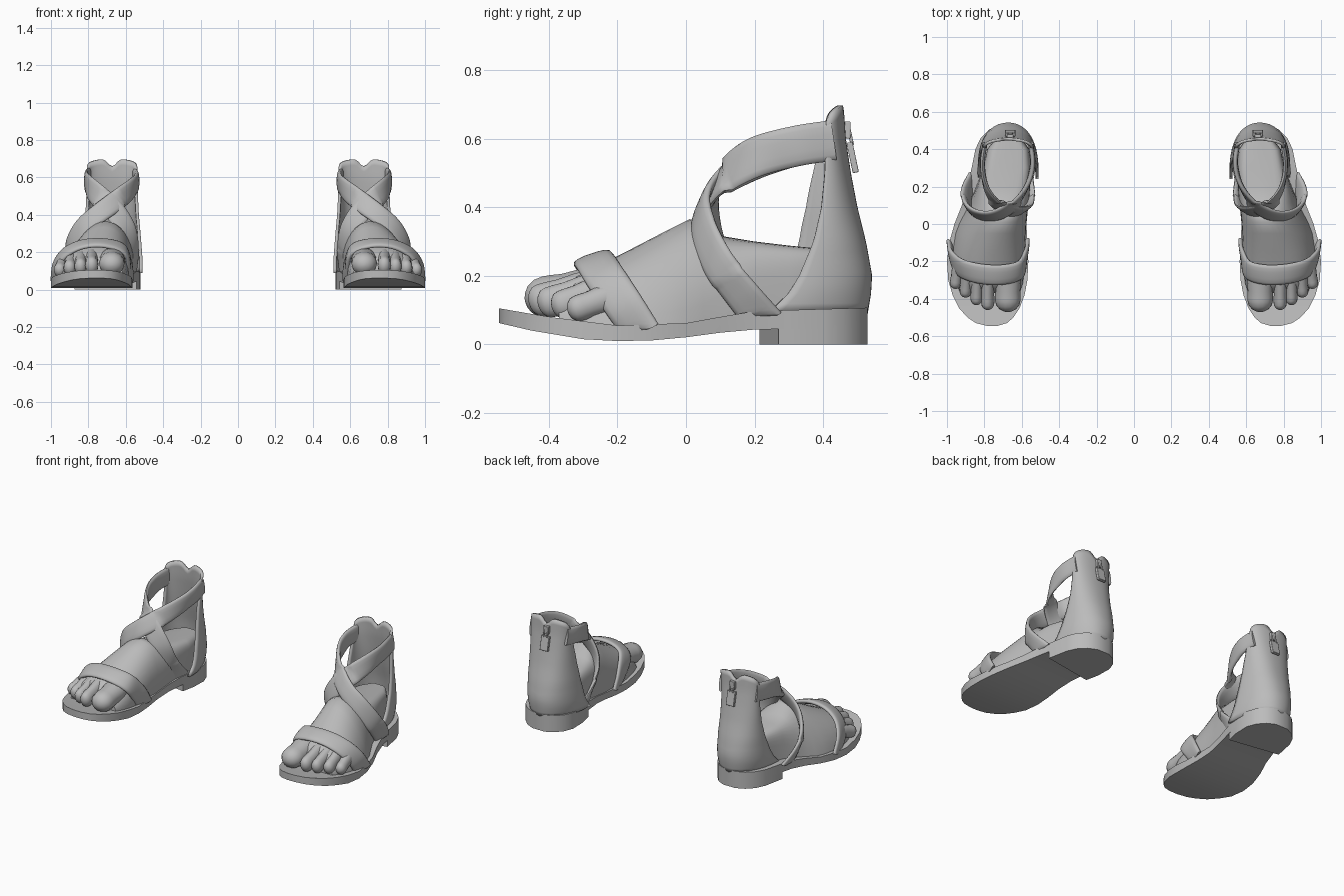
import bpy, bmesh, math
from mathutils import Vector, Matrix

if "Cube" in bpy.data.objects:
    bpy.data.objects.remove(bpy.data.objects["Cube"])

grey = bpy.data.materials.new("plain grey")
grey.diffuse_color = (0.5, 0.5, 0.5, 1)
grey.use_nodes = True
grey.node_tree.nodes["Principled BSDF"].inputs["Base Color"].default_value = grey.diffuse_color


def lerp(table, u, k=1):
    """Linear lookup: column 0 is the key, column k the value."""
    if u <= table[0][0]:
        return table[0][k]
    for a, b in zip(table, table[1:]):
        if u <= b[0]:
            return a[k] + (b[k] - a[k]) * (u - a[0]) / (b[0] - a[0])
    return table[-1][k]


def finish(bm, name, angle=40, solid=0, bevel=0):
    """Turn a bmesh into a smooth object mirrored into a pair."""
    bmesh.ops.recalc_face_normals(bm, faces=bm.faces)
    me = bpy.data.meshes.new(name)
    bm.to_mesh(me)
    bm.free()
    me.materials.append(grey)
    ob = bpy.data.objects.new(name, me)
    bpy.context.collection.objects.link(ob)
    bpy.context.view_layer.objects.active = ob
    ob.select_set(True)
    bpy.ops.object.shade_smooth_by_angle(angle=math.radians(angle))
    ob.select_set(False)
    if solid:
        m = ob.modifiers.new("thickness", 'SOLIDIFY')
        m.thickness, m.offset = solid, -1
    if bevel:
        m = ob.modifiers.new("bevel", 'BEVEL')
        m.width, m.segments = bevel, 2
    m = ob.modifiers.new("pair", 'MIRROR')
    m.use_mirror_merge = False
    return ob


def loft(rings, closed=True, caps=True):
    bm = bmesh.new()
    vs = [[bm.verts.new(p) for p in r] for r in rings]
    n = len(rings[0])
    for a, b in zip(vs, vs[1:]):
        for i in range(n if closed else n - 1):
            j = (i + 1) % n
            bm.faces.new((a[i], a[j], b[j], b[i]))
    if caps:
        bm.faces.new(vs[0][::-1])
        bm.faces.new(vs[-1])
    return bm


def spline(pts, steps=8):
    """Catmull-Rom curve through the points."""
    p = [Vector(q) for q in pts]
    p = [2 * p[0] - p[1]] + p + [2 * p[-1] - p[-2]]
    out = []
    for a, b, c, d in zip(p, p[1:], p[2:], p[3:]):
        for s in range(steps):
            t = s / steps
            out.append(0.5 * (2 * b + (c - a) * t + (2 * a - 5 * b + 4 * c - d) * t * t
                              + (3 * b - a - 3 * c + d) * t ** 3))
    return out + [p[-2]]


def strap(name, pts, outward, width, thick):
    """Plump band swept along a path, facing outward(p), with its ends sunk in the sole."""
    path, rings = spline(pts), []
    for i, p in enumerate(path):
        t = (path[min(i + 1, len(path) - 1)] - path[max(i - 1, 0)]).normalized()
        n = Vector(outward(p))
        n = (n - t * n.dot(t)).normalized()
        b = t.cross(n)
        ring = []
        for k in range(14):
            a = 2 * math.pi * k / 14
            c, s = math.cos(a), math.sin(a)
            q = (p + b * width / 2 * math.copysign(abs(c) ** 0.75, c)
                 + n * thick / 2 * math.copysign(abs(s) ** 0.75, s))
            q.z = max(q.z, lerp(sole_top, q.y) - .015)
            ring.append(q)
        rings.append(ring)
    return finish(loft(rings), name, 60)


# Sole: outline as (y, inner x, outer x), thickness from side profiles
outline = [(-.545, .73, .785), (-.53, .68, .845), (-.5, .645, .89), (-.45, .612, .935), (-.38, .585, .97),
           (-.30, .57, .993), (-.2, .565, 1.0), (-.1, .57, .988), (0, .575, .96), (.1, .565, .92),
           (.2, .545, .89), (.3, .525, .868), (.4, .522, .848), (.46, .545, .82), (.505, .585, .775), (.53, .635, .72)]
sole_top = [(-.545, .105), (-.4, .08), (-.2, .055), (0, .062), (.1, .08), (.2, .097), (.53, .107)]
sole_low = [(-.545, .062), (-.45, .04), (-.3, .015), (-.17, .008), (-.05, .014), (.1, .034), (.22, .045), (.53, .045)]
rings = []
for y, xi, xo in outline:
    zt, zb = lerp(sole_top, y), lerp(sole_low, y)
    rings.append([(xi, y, zb), (xo, y, zb), (xo, y, zt), (xi, y, zt)])
finish(loft(rings), "sole", 35)

# Heel block: rear of the outline with a slanted front face
rear = [r for r in outline if r[0] > .28]
plan = [(.543, .215)] + [(xi, y) for y, xi, _ in rear] + [(xo, y) for y, _, xo in rear[::-1]] + [(.874, .27)]
finish(loft([[(x, y, z) for x, y in plan] for z in (0, .06)]), "heel_block", 35)

# Foot: (y, inner x, outer x, top z, squareness, inward lean)
foot = [(-.37, .61, .93, .15, 2.2, 0), (-.32, .595, .95, .2, 2.2, -.01), (-.25, .588, .965, .232, 2.2, -.02),
        (-.15, .585, .972, .283, 2.1, -.04), (-.05, .585, .955, .335, 2, -.05), (.01, .582, .932, .365, 2, -.05),
        (.05, .578, .91, .36, 2.2, -.04), (.11, .572, .88, .315, 3.2, -.03), (.2, .56, .843, .3, 5, -.01),
        (.3, .55, .805, .288, 6, 0), (.4, .56, .785, .278, 6, 0), (.47, .61, .73, .272, 6, 0)]
rings = []
for y, xi, xo, top, n, lean in foot:
    zb = lerp(sole_top, y) - .01
    ring = []
    for k in range(21):
        a = math.pi * k / 20
        c, s = math.cos(a), math.sin(a)
        f = abs(s) ** (2 / n)
        ring.append(((xi + xo) / 2 + (xo - xi) / 2 * math.copysign(abs(c) ** (2 / n), c) + lean * f,
                     y, zb + (top - zb) * f))
    rings.append(ring)
finish(loft(rings), "foot", 50)

# Toes: rounded tapering fingers (root, tip, half width, half height)
toes = [((.675, -.27, .16), (.675, -.41, .138), .07, .064), ((.782, -.27, .17), (.782, -.425, .128), .036, .05),
        ((.838, -.26, .165), (.842, -.40, .122), .034, .047), ((.89, -.25, .155), (.9, -.36, .115), .034, .045),
        ((.938, -.23, .135), (.953, -.315, .105), .033, .04)]
for i, (a, b, w, h) in enumerate(toes):
    a, b = Vector(a), Vector(b)
    t = (b - a).normalized()
    side = t.cross(Vector((0, 0, 1))).normalized()
    up = side.cross(t)
    # knuckle, slim middle, round pad
    rings = [(a.lerp(b, d), s) for d, s in [(0, 1), (.3, 1.02), (.6, .95), (.85, .98), (1, .97)]]
    for e in (25, 50, 70, 85):
        e = math.radians(e)
        rings.append((b + t * min(w, h) * .95 * math.sin(e), .97 * math.cos(e)))
    finish(loft([[c + side * q * w * math.cos(math.tau * k / 14) + up * q * h * math.sin(math.tau * k / 14)
                  for k in range(14)] for c, q in rings]), f"toe_{i + 1}", 60)

# Straps: toe band, then two ankle straps that cross over the instep
strap("toe_strap", [(.585, -.12, .03), (.583, -.175, .12), (.61, -.245, .212), (.71, -.272, .248),
                    (.83, -.265, .242), (.925, -.235, .195), (.972, -.185, .12), (.976, -.125, .03)],
      lambda p: (p.x - .78, -.06, p.z - .08), .115, .03)


def round_ankle(p):
    return p.x - .69, min(p.y - .27, 0), .06 if p.y < .12 else 0


strap("ankle_strap_inner", [(.552, .43, .595), (.542, .32, .575), (.575, .2, .535), (.65, .1, .475), (.74, .048, .41),
                            (.83, .05, .335), (.89, .095, .235), (.895, .16, .15), (.868, .235, .06)],
      round_ankle, .11, .028)
strap("ankle_strap_outer", [(.797, .43, .595), (.81, .32, .578), (.79, .2, .545), (.735, .115, .49), (.66, .075, .42),
                            (.60, .07, .33), (.575, .1, .23), (.568, .155, .15), (.56, .235, .06)],
      round_ankle, .118, .026)

# Heel counter: (z, front edge y, back y, half width)
counter = [(.09, .24, .53, .162), (.15, .30, .54, .163), (.2, .33, .543, .16), (.3, .372, .525, .152),
           (.4, .395, .5, .143), (.5, .405, .481, .138), (.6, .408, .466, .136), (.7, .41, .46, .134)]
rows, cols, rings = 20, 32, []
for r in range(rows + 1):
    ring = []
    for k in range(cols + 1):
        a = math.pi * (k / cols - .5)
        c, s = max(math.cos(a), 0), math.sin(a)
        # two rounded peaks with a notch between them
        top = .65 + .05 * c ** .6 - .04 * math.exp(-(a / .2) ** 2)
        z = .09 + (top - .09) * r / rows
        yf, yb, w = (lerp(counter, z, i) for i in (1, 2, 3))
        # the inner side reaches further forward at mid height
        if s < 0:
            yf -= .045 * math.sin(math.pi * r / rows) * -s
        ring.append((.673 + w * math.copysign(abs(s) ** .92, s), yf + (yb - yf) * c ** .92, z))
    rings.append(ring)
finish(loft(rings, closed=False, caps=False), "heel_counter", 60, solid=.016)


# Zip: slider, links and hanging pull tab
def box(name, loc, size, tilt=0):
    bm = bmesh.new()
    bmesh.ops.create_cube(bm, size=1, matrix=Matrix.Translation(loc) @ Matrix.Rotation(tilt, 4, 'X')
                          @ Matrix.Diagonal((*size, 1)))
    return finish(bm, name, 35, bevel=.003)


tilt = math.radians(12)
box("zip_slider", (.662, .47, .625), (.036, .02, .05))
for sx in (-.012, .012):
    box("zip_link", (.662 + sx, .48, .605), (.008, .01, .05), tilt)
box("zip_pull", (.662, .486, .545), (.055, .018, .09), tilt)
